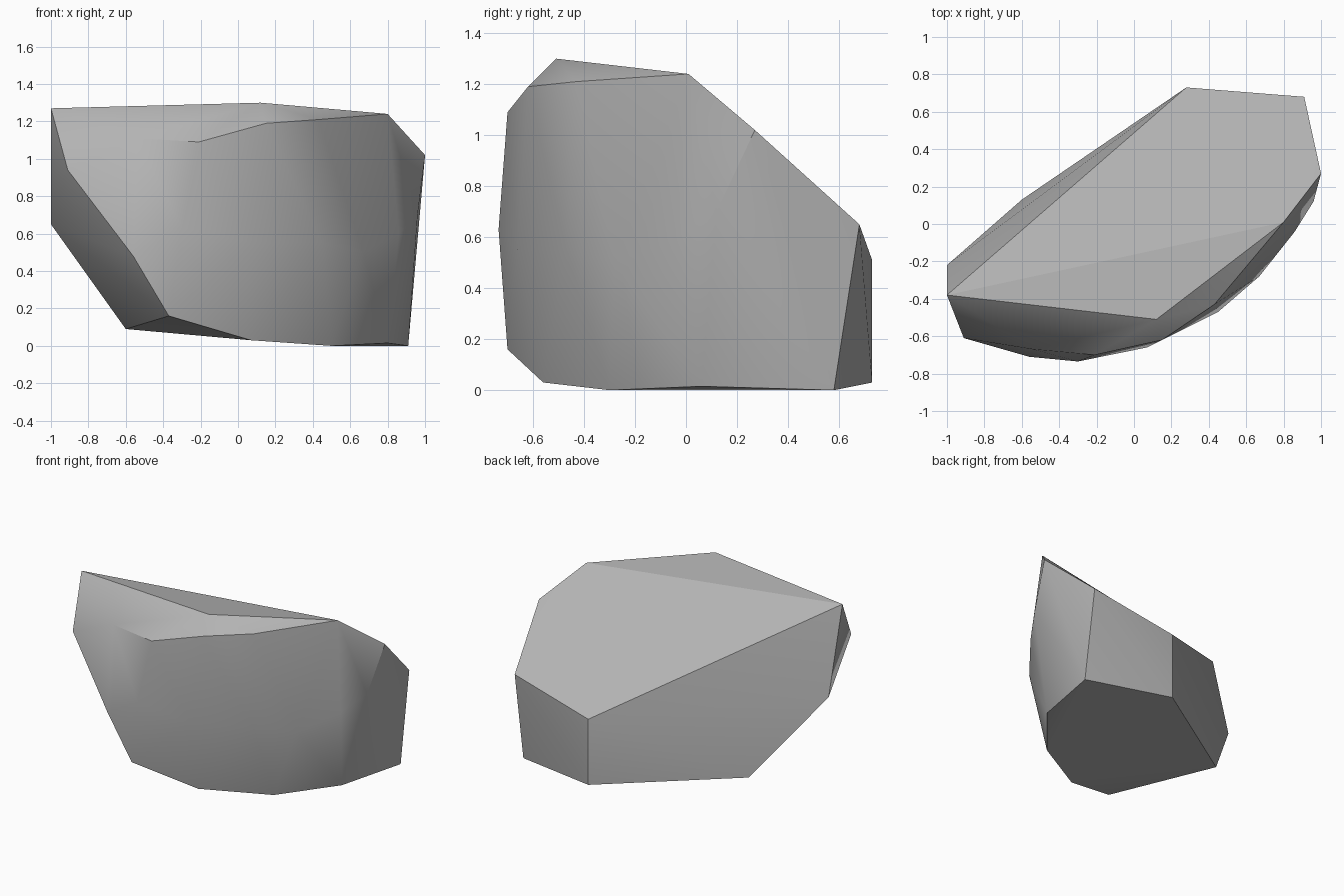
import bpy, bmesh, math
from mathutils import Vector

cube = bpy.data.objects.get("Cube")
if cube:
    bpy.data.objects.remove(cube, do_unlink=True)

# Stone colour
stone = bpy.data.materials.new("grey_stone")
stone.use_nodes = True
grey = (0.45, 0.45, 0.45, 1)
stone.diffuse_color = grey
bsdf = stone.node_tree.nodes["Principled BSDF"]
bsdf.inputs["Base Color"].default_value = grey
bsdf.inputs["Roughness"].default_value = 0.9

# Corners of the chiselled boulder, ring by ring
crown = [(-1, -.38, 1.27), (.12, -.51, 1.30), (.8, .01, 1.24)]
back_slope = [(1, .27, 1.02), (.91, .68, .65), (.28, .73, .51)]
brow = [(-.91, -.61, .94), (-.54, -.67, 1.11), (-.21, -.70, 1.09),
        (.15, -.62, 1.19), (.43, -.43, 1.21)]
belly = [(-1, -.22, .65), (-.56, -.71, .48), (-.3, -.735, .63),
         (.07, -.66, .55), (.45, -.47, .55), (.67, -.28, .5),
         (.86, -.04, .6), (.96, .12, .7)]
foot = [(-.6, .13, .09), (-.37, -.70, .16), (.07, -.56, .03),
        (.5, -.3, 0), (.8, .06, .015), (.91, .58, 0), (.28, .73, .03)]

# Wrap the corners in a convex shell and merge the flat facets
bm = bmesh.new()
for co in crown + back_slope + brow + belly + foot:
    bm.verts.new(Vector(co))
hull = bmesh.ops.convex_hull(bm, input=bm.verts[:])
loose = {g for g in hull["geom_interior"] if isinstance(g, bmesh.types.BMVert)}
bmesh.ops.delete(bm, geom=list(loose), context='VERTS')
bmesh.ops.dissolve_limit(bm, angle_limit=math.radians(3),
                         verts=bm.verts[:], edges=bm.edges[:])
bmesh.ops.recalc_face_normals(bm, faces=bm.faces[:])
mesh = bpy.data.meshes.new("boulder")
bm.to_mesh(mesh)
bm.free()

boulder = bpy.data.objects.new("boulder", mesh)
bpy.context.collection.objects.link(boulder)
mesh.materials.append(stone)

# Soft worn front, crisp broken edges, flat large facets
bpy.ops.object.select_all(action='DESELECT')
boulder.select_set(True)
bpy.context.view_layer.objects.active = boulder
bpy.ops.object.shade_smooth_by_angle(angle=math.radians(30))
weighted = boulder.modifiers.new("facet_normals", 'WEIGHTED_NORMAL')
weighted.keep_sharp = True
